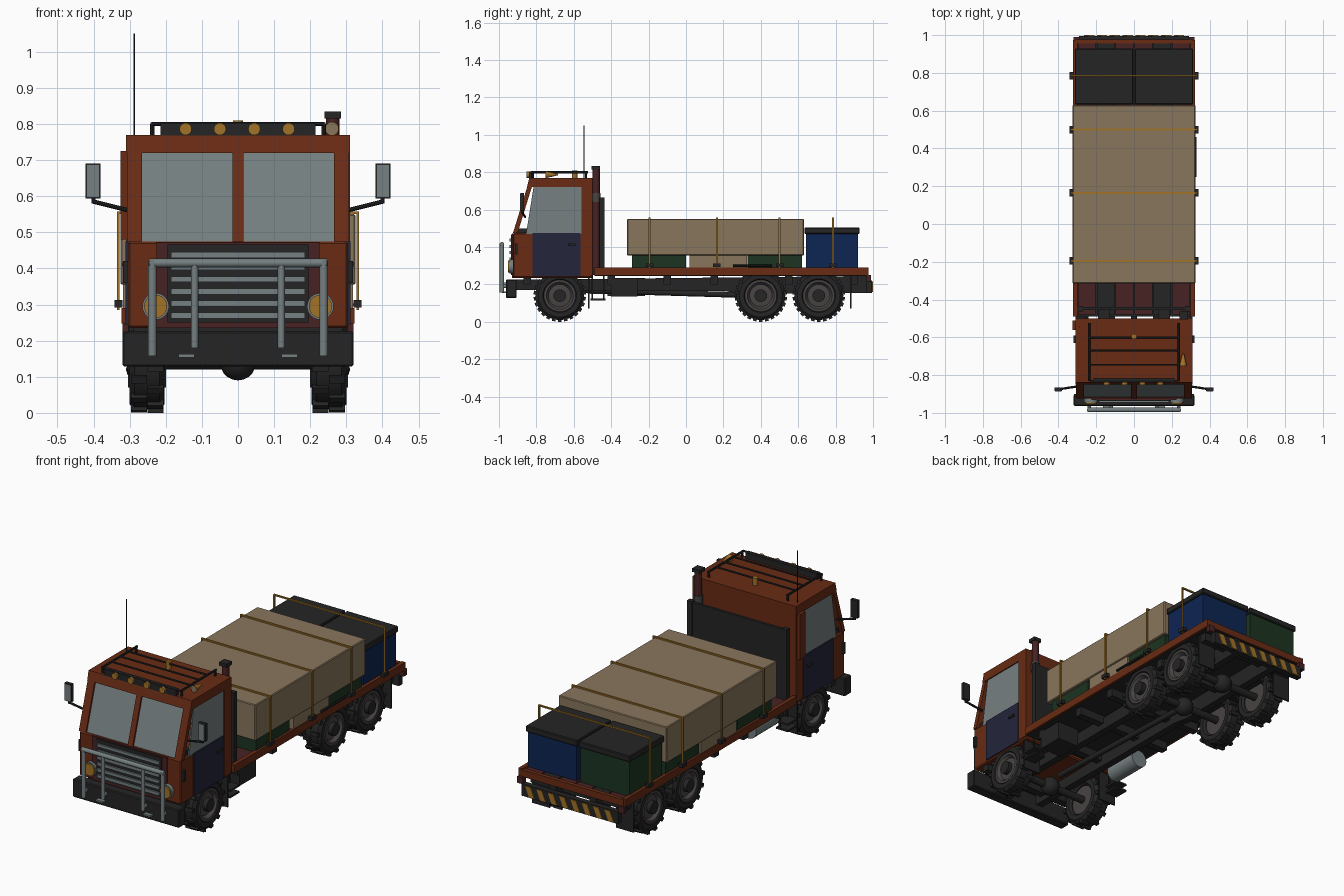
import bpy, bmesh, math
from mathutils import Vector, Matrix

if "Cube" in bpy.data.objects:
    bpy.data.objects.remove(bpy.data.objects["Cube"])

def mat(name, r, g, b):
    m = bpy.data.materials.new(name)
    m.diffuse_color = (r, g, b, 1)
    m.use_nodes = True
    m.node_tree.nodes["Principled BSDF"].inputs["Base Color"].default_value = m.diffuse_color
    return m

RUST = mat("rust_orange", 0.14, 0.024, 0.007)
BEIGE = mat("canvas_beige", 0.25, 0.18, 0.11)
METAL = mat("pale_metal_glass", 0.18, 0.215, 0.22)
BLACK = mat("black", 0.018, 0.018, 0.018)
GRAY = mat("hub_gray", 0.065, 0.057, 0.057)
AMBER = mat("amber", 0.36, 0.17, 0.02)
BLUE = mat("crate_blue", 0.004, 0.018, 0.085)
GREEN = mat("crate_green", 0.012, 0.034, 0.015)
MAROON = mat("maroon", 0.065, 0.016, 0.017)
NAVY = mat("door_navy", 0.018, 0.018, 0.045)

def add(name, bm, m, smooth=False):
    bmesh.ops.recalc_face_normals(bm, faces=bm.faces)
    me = bpy.data.meshes.new(name)
    bm.to_mesh(me)
    bm.free()
    me.materials.append(m)
    ob = bpy.data.objects.new(name, me)
    bpy.context.collection.objects.link(ob)
    if smooth:
        bpy.context.view_layer.objects.active = ob
        ob.select_set(True)
        bpy.ops.object.shade_smooth_by_angle(angle=math.radians(35))
        ob.select_set(False)
    return ob

def box(name, x, y, z, m, bevel=0):
    bm = bmesh.new()
    c = [(a + b) / 2 for a, b in (x, y, z)]
    s = [abs(b - a) for a, b in (x, y, z)]
    bmesh.ops.create_cube(bm, size=1, matrix=Matrix.Translation(c) @ Matrix.Diagonal((*s, 1)))
    if bevel:
        bmesh.ops.bevel(bm, geom=bm.edges[:], offset=bevel, segments=1, affect='EDGES')
    return add(name, bm, m)

def cyl(name, p, q, r, m, r2=None, n=16):
    p, q = Vector(p), Vector(q)
    bm = bmesh.new()
    rot = (q - p).to_track_quat('Z', 'Y').to_matrix().to_4x4()
    bmesh.ops.create_cone(bm, cap_ends=True, segments=n, radius1=r, radius2=r if r2 is None else r2,
                          depth=(q - p).length, matrix=Matrix.Translation((p + q) / 2) @ rot)
    return add(name, bm, m, True)

def prism(name, x, pts, m):
    """Extrude a (y, z) profile across x."""
    bm = bmesh.new()
    f = bm.faces.new([bm.verts.new((x[0], a, b)) for a, b in pts])
    g = bmesh.ops.extrude_face_region(bm, geom=[f])['geom']
    bmesh.ops.translate(bm, vec=(x[1] - x[0], 0, 0), verts=[v for v in g if isinstance(v, bmesh.types.BMVert)])
    return add(name, bm, m)

def lathe(name, pts, c, side, m, lugs=0):
    """Spin an (x, r) profile about the axle, with tread lugs if asked."""
    bm = bmesh.new()
    vs = [bm.verts.new((side * x, c[0], c[1] + r)) for x, r in pts]
    es = [bm.edges.new(e) for e in zip(vs, vs[1:])]
    bmesh.ops.spin(bm, geom=vs + es, cent=(0, *c), axis=(1, 0, 0), angle=2 * math.pi, steps=28, use_merge=True)
    bmesh.ops.remove_doubles(bm, verts=bm.verts, dist=1e-5)
    for i in range(lugs):
        x = side * (0.228 if i % 2 else 0.274)
        mt = (Matrix.Translation((x, *c)) @ Matrix.Rotation(2 * math.pi * i / lugs, 4, 'X')
              @ Matrix.Translation((0, 0, 0.131)) @ Matrix.Diagonal((0.044, 0.02, 0.018, 1)))
        bmesh.ops.create_cube(bm, size=1, matrix=mt)
    return add(name, bm, m, True)

# wheels, axles
for i, wy in enumerate((-0.675, 0.40, 0.71)):
    c = (wy, 0.14)
    for s in (-1, 1):
        lathe(f"tyre_{i}_{s}", [(.215, .08), (.203, .09), (.203, .115), (.217, .131), (.287, .131), (.301, .115),
                                (.301, .09), (.29, .082), (.215, .08)], c, s, BLACK, 26)
        lathe(f"rim_{i}_{s}", [(.22, 0), (.22, .083), (.298, .085), (.298, .072), (.28, .06), (.288, 0)], c, s, GRAY)
        cyl(f"hub_cap_{i}_{s}", (s * .28, *c), (s * .308, *c), 0.034, BLACK)
    cyl(f"axle_{i}", (-.23, *c), (.23, *c), 0.02, BLACK)
    bm = bmesh.new()
    bmesh.ops.create_uvsphere(bm, u_segments=16, v_segments=10, radius=0.05, matrix=Matrix.Translation((0, *c)))
    add(f"differential_{i}", bm, BLACK, True)

# chassis
for s in (-1, 1):
    prism(f"chassis_rail_{s}", (s * .10, s * .14), [(-.91, .17), (-.3, .165), (.2, .165), (.3, .15), (.97, .155), (.97, .245), (-.91, .225)], BLACK)
    for y in (-.52, .88):
        box(f"mud_flap_{s}_{y}", (s * .2, s * .305), (y - .004, y + .004), (.07, .24), BLACK)
    for z in (.115, .15):
        box(f"step_{s}_{z}", (s * .24, s * .31), (-.51, -.43), (z, z + .01), BLACK)
    for y in (-.5, -.44):
        box(f"step_bracket_{s}_{y}", (s * .25, s * .26), (y - .004, y + .004), (.115, .25), BLACK)
    for k, y in enumerate((.40, .71)):
        box(f"leaf_spring_{s}_{k}", (s * .15, s * .18), (y - .12, y + .12), (.165, .185), BLACK)
for y in (-.85, -.4, -.1, .15, .55, .9):
    box(f"cross_member_{y}", (-.29, .29), (y - .02, y + .02), (.2, .25), BLACK)
box("battery_box", (.16, .29), (-.4, -.26), (.135, .235), BLACK)
cyl("drive_shaft", (0, -.6, .17), (0, .4, .14), .015, BLACK)
cyl("air_tank", (-.22, -.42, .185), (-.22, -.22, .185), .048, METAL, n=20)

# flat bed
box("bed_base", (-.31, .31), (-.49, .97), (.245, .265), BLACK)
for i in range(6):
    x = -.3 + i * .1
    box(f"bed_plank_{i}", (x + .003, x + .097), (-.48, .965), (.262, .28), BLACK if i in (1, 4) else MAROON)
for s in (-1, 1):
    box(f"bed_side_rail_{s}", (s * .30, s * .322), (-.49, .975), (.248, .29), RUST)
box("bed_rear_rail", (-.31, .31), (.955, .977), (.248, .285), RUST)
box("headache_panel", (-.29, .29), (-.455, -.44), (.28, .66), BLACK)
for s in (-1, 1):
    box(f"headache_post_{s}", (s * .27, s * .3), (-.462, -.435), (.28, .665), BLACK)
    box(f"headache_brace_{s}", (s * .13, s * .19), (-.5, -.455), (.46, .5), BLACK)

# rear bumper with slanted hazard plates
box("rear_bumper", (-.29, .29), (.965, .995), (.155, .22), BLACK)
for i in range(8):
    x = -.265 + i * .068
    bm = bmesh.new()
    q = [(x, .16), (x + .032, .16), (x + .055, .215), (x + .023, .215)]
    f = bm.faces.new([bm.verts.new((a, .994, b)) for a, b in q])
    g = bmesh.ops.extrude_face_region(bm, geom=[f])['geom']
    bmesh.ops.translate(bm, vec=(0, .006, 0), verts=[v for v in g if isinstance(v, bmesh.types.BMVert)])
    add(f"hazard_stripe_{i}", bm, AMBER)
for s in (-1, 1):
    box(f"tail_lamp_{s}", (s * .285, s * .32), (.965, .99), (.215, .25), MAROON)

# cab
box("cab_lower", (-.305, .305), (-.925, -.5), (.235, .475), RUST, .006)
box("cab_rear_wall", (-.31, .31), (-.56, -.5), (.25, .73), RUST)
prism("cab_roof", (-.31, .31), [(-.85, .72), (-.838, .77), (-.5, .77), (-.5, .72)], RUST)
def slope(d):  # slanted windscreen profile, d is depth behind the outer face
    return [(-.925 + d, .475), (-.848 + d, .725)]
def slab(name, x, a, b, m):
    p, q = slope(a), slope(b)
    prism(name, x, [p[0], p[1], q[1], q[0]], m)
for s in (-1, 1):
    slab(f"front_pillar_{s}", (s * .266, s * .308), 0, .025, RUST)
    slab(f"windscreen_{s}", (s * .015, s * .268), .01, .015, METAL)
    prism(f"side_window_{s}", (s * .297, s * .304), [(-.855, .47), (-.815, .722), (-.555, .722), (-.555, .47)], METAL)
    box(f"door_{s}", (s * .3, s * .311), (-.82, -.563), (.245, .475), NAVY)
    box(f"door_handle_{s}", (s * .31, s * .32), (-.63, -.59), (.405, .418), BLACK)
    cyl(f"mirror_arm_{s}", (s * .3, -.86, .56), (s * .4, -.875, .585), .006, BLACK, n=8)
    cyl(f"mirror_post_{s}", (s * .4, -.875, .58), (s * .4, -.875, .62), .006, BLACK, n=8)
    box(f"mirror_{s}", (s * .381, s * .422), (-.884, -.866), (.594, .69), BLACK)
    box(f"mirror_glass_{s}", (s * .385, s * .418), (-.888, -.88), (.598, .686), METAL)
    box(f"cab_corner_{s}", (s * .29, s * .318), (-.915, -.9), (.36, .42), BLACK)
slab("centre_pillar", (-.015, .015), 0, .025, RUST)
box("dashboard", (-.29, .29), (-.9, -.82), (.47, .50), BLACK)
box("air_intake", (-.326, -.305), (-.56, -.51), (.48, .725), RUST)

# grille and headlights
box("grille_surround", (-.225, .225), (-.931, -.92), (.235, .472), MAROON)
box("grille", (-.195, .195), (-.936, -.92), (.25, .466), BLACK)
for z in (.27, .303, .336, .37, .403, .437):
    box(f"grille_slat_{z}", (-.186, .186), (-.945, -.93), (z - .008, z + .008), METAL)
for s in (-1, 1):
    cyl(f"headlight_ring_{s}", (s * .228, -.92, .295), (s * .228, -.945, .295), .037, METAL, n=24)
    cyl(f"headlight_{s}", (s * .228, -.92, .295), (s * .228, -.953, .295), .032, AMBER, n=24)

# front bumper and bull bar
box("front_bumper", (-.32, .32), (-.963, -.905), (.128, .226), BLACK, .005)
cyl("bull_bar_top", (-.247, -.984, .415), (.247, -.984, .415), .012, METAL)
for s in (-1, 1):
    cyl(f"bull_bar_post_{s}", (s * .237, -.984, .157), (s * .237, -.984, .42), .012, METAL)
    cyl(f"bull_bar_inner_{s}", (s * .12, -.984, .18), (s * .12, -.984, .41), .01, METAL)
    cyl(f"bull_bar_stay_{s}", (s * .237, -.984, .19), (s * .237, -.95, .19), .01, METAL)
    cyl(f"bull_bar_stay_inner_{s}", (s * .12, -.984, .2), (s * .12, -.95, .2), .01, METAL)
    box(f"tow_hook_{s}", (s * .12, s * .165), (-.985, -.95), (.154, .163), METAL)

# roof rack, lamps, horn, antenna, exhaust
box("light_bar", (-.215, .215), (-.84, -.815), (.768, .803), BLACK)
for x in (-.145, -.05, .045, .14):
    cyl(f"roof_lamp_{x}", (x, -.83, .786), (x, -.853, .786), .017, AMBER)
for s in (-1, 1):
    cyl(f"rack_rail_{s}", (s * .237, -.83, .8), (s * .237, -.525, .8), .006, BLACK, n=8)
    for y in (-.82, -.535):
        cyl(f"rack_leg_{s}_{y}", (s * .237, y, .765), (s * .237, y, .8), .006, BLACK, n=8)
for y in (-.83, -.745, -.67, -.6):
    cyl(f"rack_bar_{y}", (-.237, y, .8), (.237, y, .8), .005, BLACK, n=8)
cyl("beacon", (0, -.595, .77), (0, -.595, .81), .014, AMBER)
cyl("horn", (.26, -.75, .787), (.26, -.685, .787), .019, AMBER, .004)
cyl("horn_mouth", (.26, -.752, .787), (.26, -.749, .787), .017, BEIGE)
cyl("antenna", (-.287, -.545, .76), (-.287, -.545, 1.05), .002, BLACK, n=6)
cyl("exhaust_stack", (.262, -.48, .25), (.262, -.48, .82), .019, MAROON)
cyl("exhaust_shield", (.262, -.48, .64), (.262, -.48, .69), .022, GRAY)
box("exhaust_cap", (.24, .285), (-.505, -.46), (.815, .834), BLACK)

# cargo: crates under a canvas bale, lidded crates behind
box("canvas_bale", (-.325, .325), (-.315, .63), (.355, .55), BEIGE, .004)
box("middle_bale", (-.318, .318), (.02, .325), (.28, .36), BEIGE)
for s in (-1, 1):
    for k, y in enumerate((-.29, .33)):
        box(f"low_crate_{s}_{k}", (s * .012, s * .31), (y, y + .29), (.28, .357), GREEN)
    box(f"rear_crate_{s}", (s * .012, s * .305), (.642, .92), (.28, .472), BLUE if s > 0 else GREEN)
    box(f"rear_crate_lid_{s}", (s * .005, s * .313), (.633, .928), (.47, .503), BLACK, .004)
for y in (-.195, .165, .50, .785):
    box(f"strap_top_{y}", (-.334, .334), (y - .005, y + .005), (.55, .557), AMBER)
    for s in (-1, 1):
        box(f"strap_side_{y}_{s}", (s * .328, s * .335), (y - .005, y + .005), (.285, .557), AMBER)
        box(f"ratchet_{y}_{s}", (s * .32, s * .342), (y - .02, y + .02), (.292, .312), BLACK)
cyl("tie_bar", (.325, .25, .3), (.325, .46, .3), .007, BLACK, n=8)
